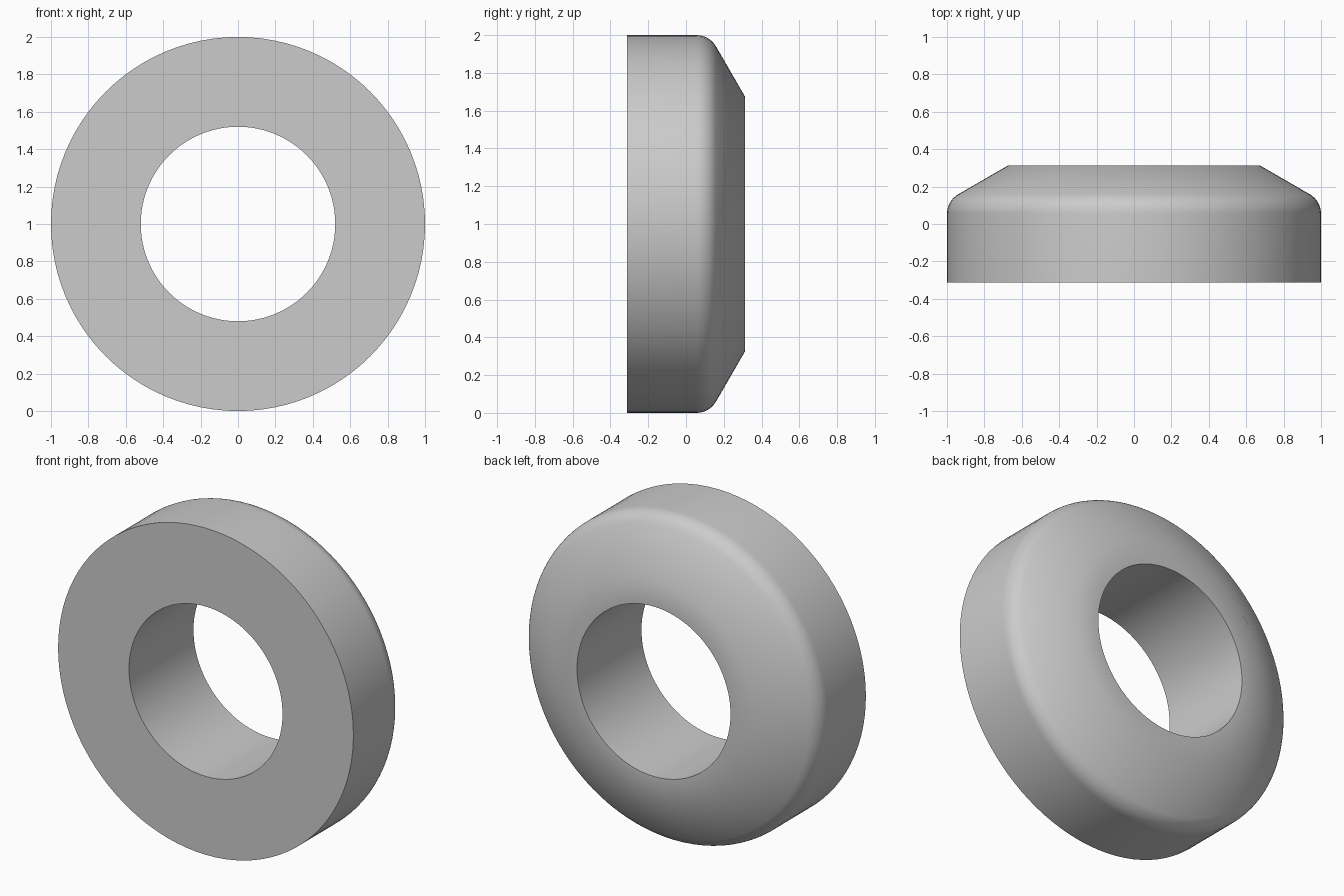
import bpy, bmesh
from math import radians, sin, cos, tan, pi
from mathutils import Matrix, Vector

if "Cube" in bpy.data.objects:
    bpy.data.objects.remove(bpy.data.objects["Cube"])

SEGMENTS = 96
HOLE, OUTER, HALF_DEPTH = 0.52, 1.0, 0.312
BACK_RIM = 0.675          # radius where the slope meets the flat back
SLOPE = radians(30)
FILLET = 0.12

# Plain grey material
grey = bpy.data.materials.new("plain_grey")
grey.use_nodes = True
color = (0.6, 0.6, 0.6, 1)
grey.diffuse_color = color
grey.node_tree.nodes["Principled BSDF"].inputs["Base Color"].default_value = color

# Cross-section as (radius, depth), with a rounded shoulder tangent to the slope
corner = HALF_DEPTH - (OUTER - BACK_RIM) * tan(SLOPE)
arc_start = corner - FILLET * tan((pi / 2 - SLOPE) / 2)
profile = [(HOLE, -HALF_DEPTH), (OUTER, -HALF_DEPTH)]
for i in range(9):
    a = (pi / 2 - SLOPE) * i / 8
    profile.append((OUTER - FILLET * (1 - cos(a)), arc_start + FILLET * sin(a)))
profile += [(BACK_RIM, HALF_DEPTH), (HOLE, HALF_DEPTH)]

# Ring: the cross-section swept around the y axis
bm = bmesh.new()
rings = []
for s in range(SEGMENTS):
    turn = Matrix.Rotation(2 * pi * s / SEGMENTS, 3, 'Y')
    rings.append([bm.verts.new(turn @ Vector((0, y, r)) + Vector((0, 0, OUTER)))
                  for r, y in profile])
for s, ring in enumerate(rings):
    following = rings[(s + 1) % SEGMENTS]
    for i in range(len(profile)):
        j = (i + 1) % len(profile)
        bm.faces.new((ring[i], ring[j], following[j], following[i]))
bmesh.ops.recalc_face_normals(bm, faces=bm.faces)
mesh = bpy.data.meshes.new("ring")
bm.to_mesh(mesh)
bm.free()
mesh.materials.append(grey)
ring_object = bpy.data.objects.new("ring", mesh)
bpy.context.collection.objects.link(ring_object)

# Smooth the gentle bends, keep the square rims sharp
bpy.ops.object.select_all(action='DESELECT')
ring_object.select_set(True)
bpy.context.view_layer.objects.active = ring_object
bpy.ops.object.shade_smooth_by_angle(angle=radians(40))
